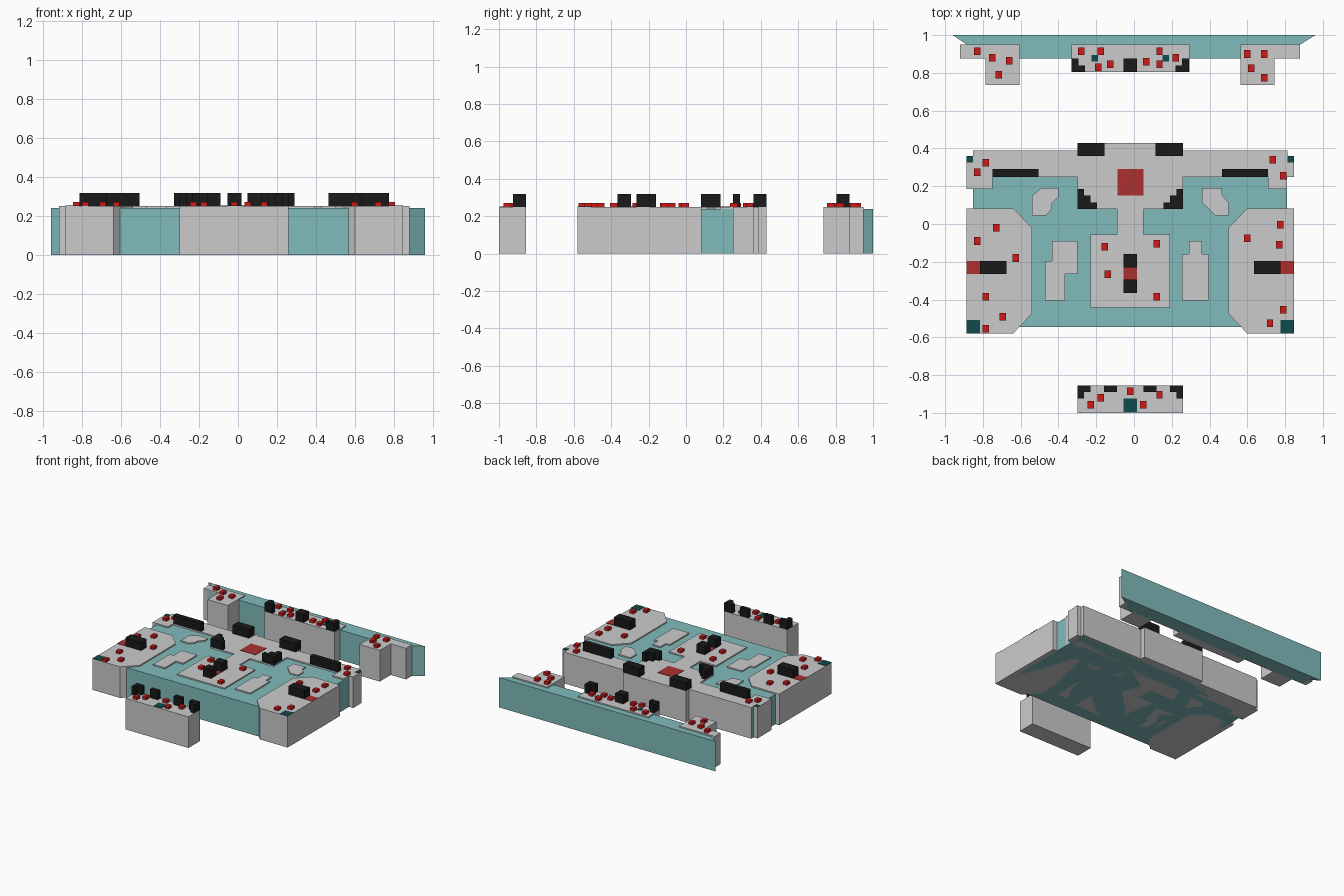
import bpy, bmesh

BASE, DECK = 0.24, 0.25      # teal level and grey level
WALL, CRATE = 0.318, 0.272   # black cover and small red markers
CX = -0.02                   # mirror line of the layout


def mat(name, r, g, b):
    m = bpy.data.materials.new(name)
    m.diffuse_color = (r, g, b, 1)
    return m


TEAL = mat("teal", .22, .50, .50)
DARK = mat("dark_teal", .005, .07, .07)
RED = mat("red", .62, .01, .01)
DULL = mat("dull_red", .42, .03, .03)
BLACK = mat("black", .01, .01, .01)


def finish(name, bm, m):
    bmesh.ops.recalc_face_normals(bm, faces=bm.faces)
    me = bpy.data.meshes.new(name)
    bm.to_mesh(me)
    bm.free()
    if m:
        me.materials.append(m)
    ob = bpy.data.objects.new(name, me)
    bpy.context.collection.objects.link(ob)


def add_prism(bm, pts, z0, z1):
    low = [bm.verts.new((x, y, z0)) for x, y in pts]
    top = [bm.verts.new((x, y, z1)) for x, y in pts]
    bm.faces.new(low)
    bm.faces.new(top)
    for i in range(len(pts)):
        j = (i + 1) % len(pts)
        bm.faces.new((low[i], low[j], top[j], top[i]))


def rect(x0, y0, x1, y1):
    return [(x0, y0), (x1, y0), (x1, y1), (x0, y1)]


def prisms(name, shapes, z0, z1, m=None):
    bm = bmesh.new()
    for s in shapes:
        add_prism(bm, s, z0, z1)
    finish(name, bm, m)


def both(shapes):
    """Shapes plus their mirror images about the layout centre."""
    return shapes + [[(2 * CX - x, y) for x, y in s] for s in shapes]


# Teal ground plates
prisms("main_ground", [rect(-.853, -.545, .81, .385)], 0, BASE, TEAL)
prisms("back_ground", [[(-.96, 1), (-.885, .95), (-.885, .875), (.845, .875),
                        (.845, .95), (.88, .95), (.96, 1)]], 0, BASE, TEAL)

# Grey raised decks of the main block
prisms("side_deck", both([[(-.887, .083), (-.64, .083), (-.54, -.02), (-.54, -.475),
                           (-.64, -.58), (-.887, -.58)]]), 0, DECK)
half = [(-.30, .43), (-.30, .39), (-.853, .39), (-.853, .36), (-.887, .36),
        (-.887, .185), (-.75, .185), (-.75, .25), (-.30, .25), (-.30, .08),
        (-.09, .08), (-.09, -.055), (-.23, -.055), (-.23, -.443)]
right_half = [(2 * CX - x, y) for x, y in reversed(half)]
i = next(k for k, p in enumerate(right_half) if p[1] == .185)
right_half[i + 1:i + 2] = [(.81, .185), (.81, .25), (.847, .25)]   # notched right ear
prisms("central_deck", [half + right_half], 0, DECK)

# Grey islands
prisms("island", [
    [(-.49, .19), (-.40, .19), (-.40, .145), (-.435, .11), (-.435, .08), (-.465, .045),
     (-.54, .045), (-.54, .15)],
    [(.36, .19), (.465, .19), (.465, .155), (.50, .115), (.50, .045), (.43, .045), (.36, .115)],
    [(-.435, -.09), (-.30, -.09), (-.30, -.265), (-.365, -.265), (-.365, -.405),
     (-.47, -.405), (-.47, -.195), (-.435, -.195)],
    [(.29, -.09), (.36, -.09), (.36, -.16), (.395, -.16), (.395, -.405), (.255, -.405),
     (.255, -.16), (.29, -.16)]], 0, DECK)

# Detached front and back grey decks
prisms("front_deck", [rect(-.30, -1, .26, -.855)], 0, DECK)
prisms("back_centre_deck", [rect(-.33, .805, .295, .95)], 0, DECK)
prisms("back_left_deck", [[(-.92, .95), (-.92, .875), (-.785, .875), (-.785, .735),
                           (-.605, .735), (-.605, .95)]], 0, DECK)
prisms("back_right_deck", [[(.565, .95), (.565, .735), (.745, .735), (.745, .875),
                            (.88, .875), (.88, .95)]], 0, DECK)

# Black cover walls
prisms("cover_wall", both([
    rect(-.30, .36, -.155, .43),
    rect(-.75, .25, -.505, .29),
    [(-.30, .185), (-.265, .185), (-.265, .15), (-.23, .15), (-.23, .115),
     (-.195, .115), (-.195, .08), (-.30, .08)],
    rect(-.815, -.265, -.675, -.195),
    [(-.33, .875), (-.295, .875), (-.295, .84), (-.26, .84), (-.26, .805), (-.33, .805)],
    [(-.30, -.855), (-.23, -.855), (-.23, -.89), (-.265, -.89), (-.265, -.925), (-.30, -.925)],
    rect(-.16, -.89, -.09, -.855)]) + [
    rect(-.055, -.23, .017, -.16), rect(-.055, -.365, .017, -.295),
    rect(-.055, .805, .017, .875)], DECK, WALL, BLACK)

# Flat dull red and dark teal floor pads
prisms("red_pad", both([rect(-.887, -.265, -.815, -.195)]) + [
    rect(-.087, .152, .05, .29), rect(-.055, -.295, .017, -.23)], DECK, DECK + .003, DULL)
prisms("teal_pad", both([
    rect(-.887, -.58, -.815, -.507), rect(-.887, .325, -.853, .36),
    rect(-.225, .86, -.19, .895)]) + [rect(-.055, -.995, .015, -.925)],
    DECK, DECK + .003, DARK)

# Small red crates
crates = {
    "back_crate": [(-.83, .915), (-.75, .88), (-.66, .865), (-.715, .79), (-.28, .915),
                   (-.175, .915), (-.125, .845), (-.19, .83), (.135, .915), (.135, .845),
                   (.065, .86), (.22, .88), (.60, .90), (.69, .90), (.62, .825), (.69, .775)],
    "left_crate": [(-.83, .275), (-.785, .325), (-.73, -.02), (-.83, -.09), (-.625, -.18),
                   (-.785, -.385), (-.695, -.49), (-.785, -.555)],
    "right_crate": [(.735, .34), (.79, .255), (.775, -.005), (.60, -.075), (.77, -.11),
                    (.79, -.455), (.72, -.525)],
    "centre_crate": [(-.155, -.12), (-.14, -.265), (.12, -.105), (.12, -.385)],
    "front_crate": [(-.02, -.885), (-.175, -.92), (-.23, -.957), (.05, -.957), (.135, -.905)],
}
for name, spots in crates.items():
    prisms(name, [rect(x - .017, y - .02, x + .017, y + .02) for x, y in spots], DECK, CRATE, RED)
